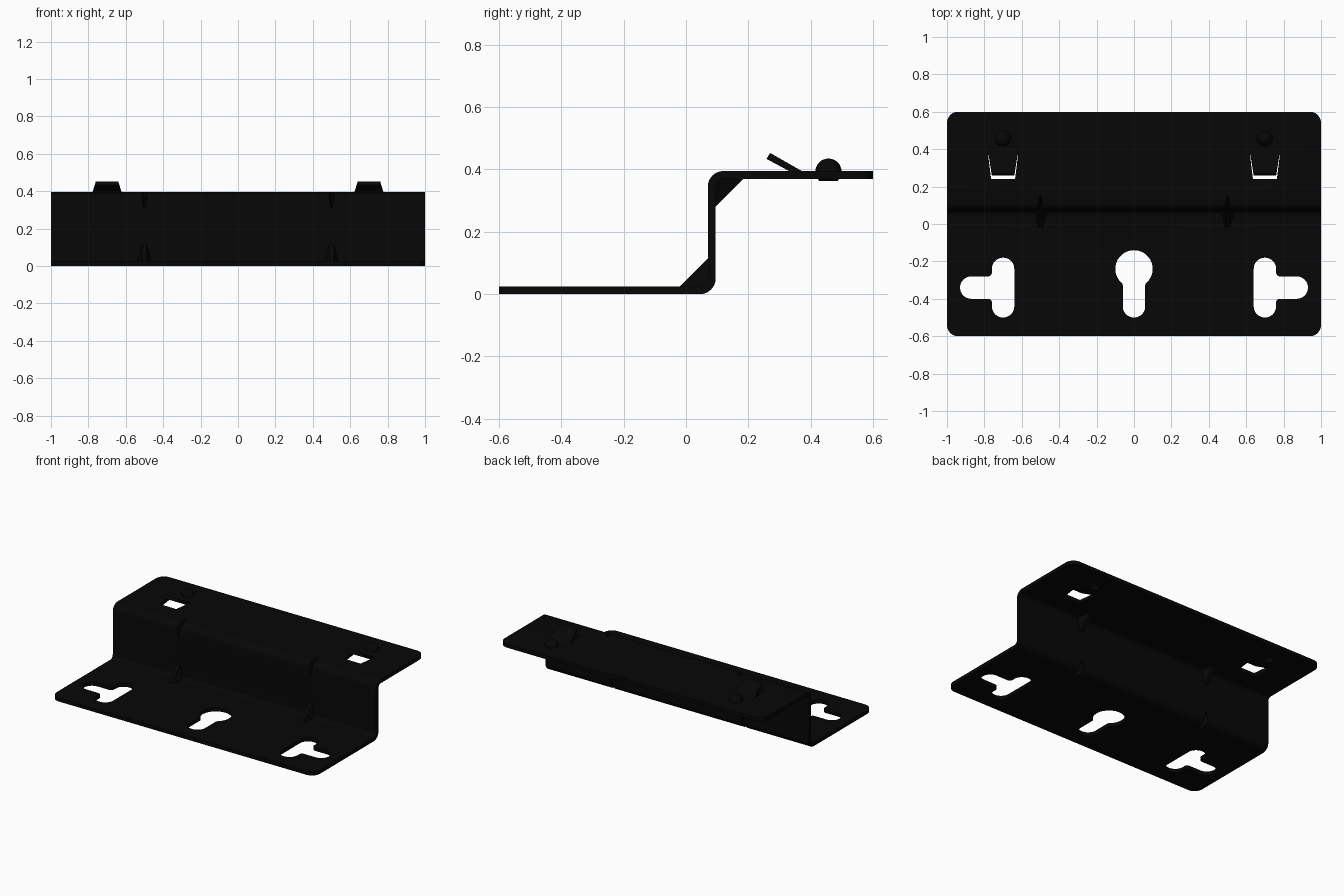
import bpy, bmesh, math
from mathutils import Vector

if "Cube" in bpy.data.objects:
    bpy.data.objects.remove(bpy.data.objects["Cube"], do_unlink=True)

black = bpy.data.materials.new("black_coating")
black.use_nodes = True
black.diffuse_color = (0.002, 0.002, 0.002, 1)
black.node_tree.nodes["Principled BSDF"].inputs["Base Color"].default_value = black.diffuse_color


def finish(name, bm):
    bmesh.ops.recalc_face_normals(bm, faces=bm.faces)
    mesh = bpy.data.meshes.new(name)
    bm.to_mesh(mesh)
    bm.free()
    mesh.materials.append(black)
    ob = bpy.data.objects.new(name, mesh)
    bpy.context.collection.objects.link(ob)
    return ob


def rounded(corners, steps=8):
    """Outline from (a, b, radius) corners, each replaced by an arc."""
    out = []
    n = len(corners)
    for i, (a, b, r) in enumerate(corners):
        p = Vector((a, b))
        if not r:
            out.append(p)
            continue
        u = (Vector(corners[i - 1][:2]) - p).normalized()
        v = (Vector(corners[(i + 1) % n][:2]) - p).normalized()
        half = u.angle(v) / 2
        centre = p + (u + v).normalized() * r / math.sin(half)
        start = (p + u * r / math.tan(half) - centre).normalized()
        end = (p + v * r / math.tan(half) - centre).normalized()
        for k in range(steps + 1):
            t = k / steps
            out.append(centre + start.slerp(end, t).normalized() * r)
    return out


def prism(name, points, offset):
    """Closed solid between an outline and its shifted copy."""
    bm = bmesh.new()
    near = [bm.verts.new(p) for p in points]
    far = [bm.verts.new(Vector(p) + Vector(offset)) for p in points]
    bm.faces.new(near)
    bm.faces.new(far[::-1])
    for i in range(len(near)):
        bm.faces.new((near[i], near[i - 1], far[i - 1], far[i]))
    return finish(name, bm)


def plan_prism(name, outline, low, high):
    return prism(name, [(x, y, low) for x, y in outline], (0, 0, high - low))


def hull(name, points):
    bm = bmesh.new()
    for p in points:
        bm.verts.new(p)
    bmesh.ops.convex_hull(bm, input=bm.verts)
    return finish(name, bm)


def ball(name, centre, radius):
    bm = bmesh.new()
    bmesh.ops.create_uvsphere(bm, u_segments=24, v_segments=16, radius=radius)
    bmesh.ops.translate(bm, verts=bm.verts, vec=centre)
    return finish(name, bm)


def combine(body, tool, operation):
    """Apply a boolean to the body and discard the tool."""
    mod = body.modifiers.new("shape", "BOOLEAN")
    mod.operation, mod.object, mod.solver = operation, tool, "EXACT"
    graph = bpy.context.evaluated_depsgraph_get()
    mesh = bpy.data.meshes.new_from_object(body.evaluated_get(graph))
    body.modifiers.clear()
    body.data = mesh
    bpy.data.objects.remove(tool, do_unlink=True)


# Folded sheet, trimmed to rounded plan corners
section = rounded([(-.6, 0, 0), (.095, 0, .05), (.095, .37, .025), (.6, .37, 0),
                   (.6, .395, 0), (.07, .395, .05), (.07, .025, .025), (-.6, .025, 0)])
bracket = prism("bracket", [(-1, y, z) for y, z in section], (2, 0, 0))
trim = rounded([(-1, -.6, .06), (1, -.6, .06), (1, .6, .06), (-1, .6, .06)])
combine(bracket, plan_prism("trim", trim, -1, 1), "INTERSECT")

# Pressed gussets: ridge inside each fold, dent outside it
ridge = [(.012, .095, .28), (.012, .185, .37), (.04, .09, .375)]
dent = [(.003, .068, .305), (.003, .155, .397), (.028, .05, .415)]
for x in (-.5, .5):
    for upper in (True, False):
        for shape, operation in ((ridge, "UNION"), (dent, "DIFFERENCE")):
            pts = []
            for w, y, z in shape:
                if not upper:
                    y, z = .165 - y, .395 - z
                pts += [(x - w, y, z), (x + w, y, z)]
            combine(bracket, hull("gusset", pts), operation)

# Central keyhole
arc = [math.radians(-53.13 + 286.26 * k / 28) for k in range(29)]
key = [(.1 * math.cos(a), -.24 + .1 * math.sin(a), 0) for a in arc]
key[0] = (*key[0][:2], .02)
key[-1] = (*key[-1][:2], .02)
key += [(-.06, -.5, .0595), (.06, -.5, .0595)]
combine(bracket, plan_prism("keyhole", rounded(key), -.1, .1), "DIFFERENCE")

tee = [(.64, -.5, .0595), (.76, -.5, .0595), (.76, -.4, .02), (.93, -.4, .0595),
       (.93, -.28, .0595), (.76, -.28, .02), (.76, -.18, .0595), (.64, -.18, .0595)]
window = [(-.08, .37), (.08, .37), (.064, .24), (-.064, .24)]
parts = [bracket]
for side, s in (("left", 1), ("right", -1)):
    # T slot and tab window
    slot = [(s * x, y) for x, y in rounded(tee)]
    combine(bracket, plan_prism("slot", slot, -.1, .1), "DIFFERENCE")
    hole = [(s * .7 + x, y) for x, y in window]
    combine(bracket, plan_prism("window", hole, .3, .5), "DIFFERENCE")
    # Pressed locating dome, hollow beneath
    combine(bracket, ball("dome", (s * .7, .457, .393), .042), "UNION")
    combine(bracket, ball("hollow", (s * .7, .457, .37), .03), "DIFFERENCE")
    # Bent-up tab
    tab = []
    for w, y, z in ((.078, .373, .372), (.078, .373, .394), (.06, .27, .453), (.06, .258, .434)):
        tab += [(s * .7 - w, y, z), (s * .7 + w, y, z)]
    parts.append(hull(side + "_spring_tab", tab))

# Smooth bends, keep sharp edges
bpy.ops.object.select_all(action="DESELECT")
for ob in parts:
    ob.select_set(True)
bpy.context.view_layer.objects.active = bracket
bpy.ops.object.shade_smooth_by_angle(angle=math.radians(30))
